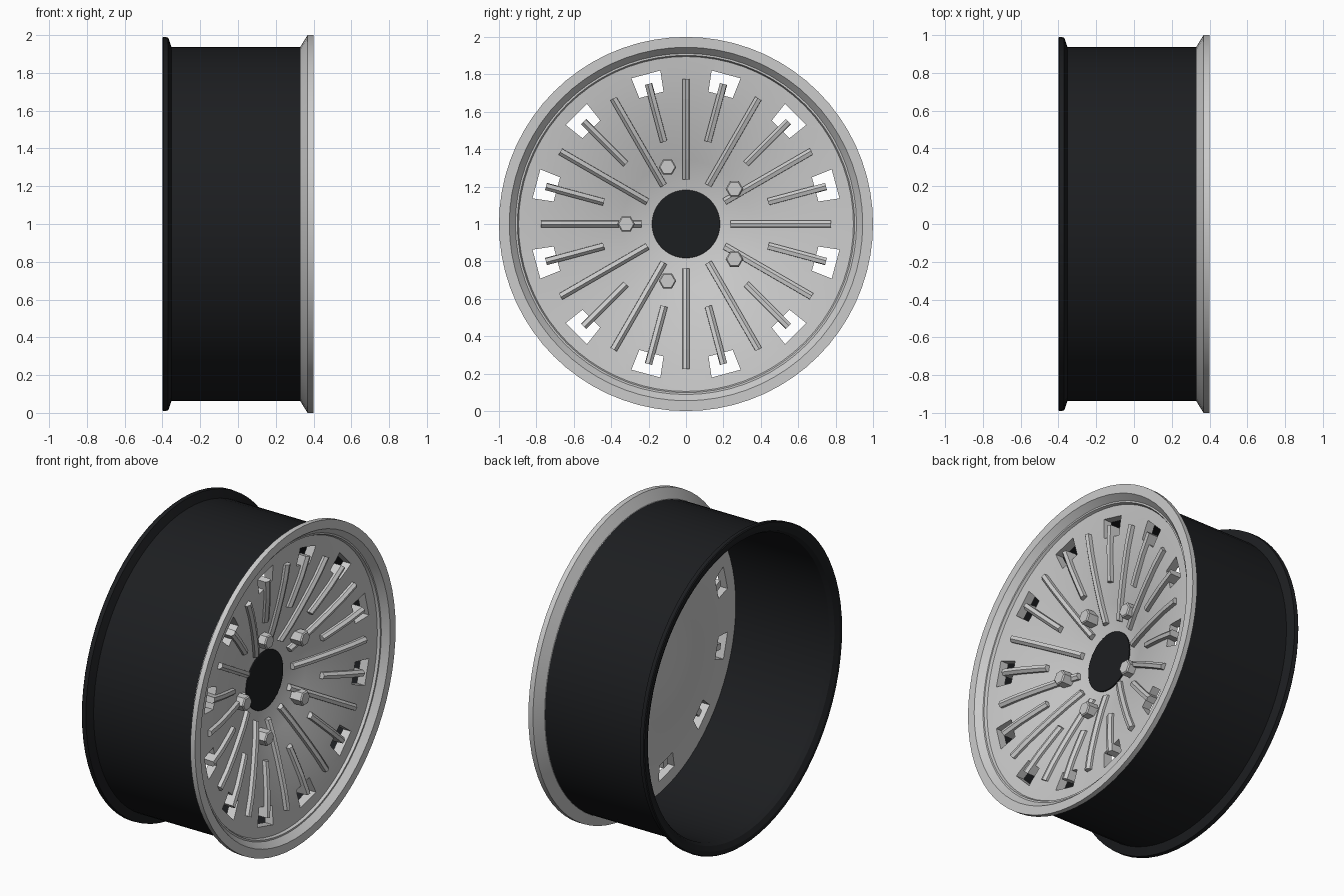
import bpy, bmesh
from math import sin, cos, pi, radians
from mathutils import Vector

if "Cube" in bpy.data.objects:
    bpy.data.objects.remove(bpy.data.objects["Cube"])

SEG = 72
CENTRE = (0, 0, 1)

black = bpy.data.materials.new("black")
black.diffuse_color = (0.012, 0.013, 0.015, 1)
black.use_nodes = True
black.node_tree.nodes["Principled BSDF"].inputs["Base Color"].default_value = black.diffuse_color

# dished front face as (radius, x)
DISH = [(0.0, 0.18), (0.18, 0.18), (0.34, 0.233), (0.5, 0.277), (0.65, 0.312),
        (0.8, 0.336), (0.895, 0.346)]


def dish_x(r):
    for (r0, x0), (r1, x1) in zip(DISH, DISH[1:]):
        if r <= r1:
            return x0 + (x1 - x0) * (r - r0) / (r1 - r0)
    return DISH[-1][1]


def polar(x, r, a, t=0.0):
    # point at radius r and angle a, shifted t sideways
    return Vector((x, r * cos(a) - t * sin(a), r * sin(a) + t * cos(a)))


def finish(bm, name, mat=None, smooth=False):
    bmesh.ops.remove_doubles(bm, verts=bm.verts, dist=1e-5)
    bmesh.ops.recalc_face_normals(bm, faces=bm.faces)
    me = bpy.data.meshes.new(name)
    bm.to_mesh(me)
    bm.free()
    ob = bpy.data.objects.new(name, me)
    ob.location = CENTRE
    bpy.context.collection.objects.link(ob)
    if mat:
        me.materials.append(mat)
    if smooth:
        shade(ob)
    return ob


def select(ob):
    bpy.ops.object.select_all(action='DESELECT')
    ob.select_set(True)
    bpy.context.view_layer.objects.active = ob


def shade(ob):
    select(ob)
    bpy.ops.object.shade_smooth_by_angle(angle=radians(25))


def skin(bm, sections, caps=True):
    # joins equal closed cross-sections into a tube
    rings = [[bm.verts.new(p) for p in s] for s in sections]
    for a, b in zip(rings, rings[1:]):
        for i in range(len(a)):
            j = (i + 1) % len(a)
            bm.faces.new((a[i], a[j], b[j], b[i]))
    if caps:
        bm.faces.new(rings[0])
        bm.faces.new(rings[-1])


def lathe(name, profile, closed, mat=None):
    # spins (x, radius) points about the axle
    bm = bmesh.new()
    vs = [bm.verts.new((x, r, 0)) for x, r in profile]
    for i in range(len(vs) - (0 if closed else 1)):
        bm.edges.new((vs[i], vs[(i + 1) % len(vs)]))
    bmesh.ops.spin(bm, geom=bm.verts[:] + bm.edges[:], axis=(1, 0, 0), cent=(0, 0, 0),
                   angle=2 * pi, steps=SEG, use_duplicate=False)
    bmesh.ops.dissolve_degenerate(bm, dist=1e-6, edges=bm.edges[:])
    return finish(bm, name, mat)


# barrel with rear flange
barrel = lathe("barrel", [(-0.40, 0.985), (-0.395, 0.99), (-0.37, 0.988), (-0.352, 0.937),
                          (0.335, 0.937), (0.335, 0.915), (-0.36, 0.915), (-0.385, 0.93),
                          (-0.40, 0.96)], True, black)
shade(barrel)

# front lip and dished disc
lip = [(0.33, 0.938), (0.368, 1.0), (0.40, 1.0), (0.40, 0.945), (0.362, 0.912), (0.362, 0.902)]
front = [(x, r) for r, x in reversed(DISH)]
back = [(x - 0.055, r) for r, x in DISH] + [(0.295, 0.925)]
disc = lathe("rim_face", lip + front + back, True)

# window cutters near the disc edge
bm = bmesh.new()
for k in range(12):
    a = radians(15 + 30 * k)
    skin(bm, [[polar(x, 0.715, a, -0.067), polar(x, 0.715, a, 0.067),
               polar(x, 0.828, a, 0.08), polar(x, 0.828, a, -0.08)] for x in (0.2, 0.42)])
cutter = finish(bm, "window_cutter")
cutter.hide_render = True
mod = disc.modifiers.new("windows", 'BOOLEAN')
mod.operation = 'DIFFERENCE'
mod.solver = 'EXACT'
mod.object = cutter
select(disc)
bpy.ops.object.modifier_apply(modifier=mod.name)
bpy.data.objects.remove(cutter)
shade(disc)


# radial ribs, long and short alternating
def ribs(name, r0, r1, offset):
    bm = bmesh.new()
    for k in range(12):
        a = radians(30 * k + offset)
        sections = []
        for i in range(6):
            r = r0 + (r1 - r0) * i / 5
            x = dish_x(r)
            sections.append([polar(x - 0.05, r, a, -0.02), polar(x + 0.024, r, a, -0.017),
                             polar(x + 0.03, r, a, 0.004), polar(x + 0.015, r, a, 0.02),
                             polar(x - 0.05, r, a, 0.02)])
        skin(bm, sections)
    finish(bm, name)


ribs("long_ribs", 0.238, 0.775, 0)
ribs("short_ribs", 0.455, 0.775, 15)

# hexagonal lug nuts
bm = bmesh.new()
for k in range(5):
    c = polar(0, 0.32, radians(36 + 72 * k))
    skin(bm, [[c + Vector((x, s * cos(i * pi / 3), s * sin(i * pi / 3))) for i in range(6)]
              for x, s in ((0.19, 0.047), (0.285, 0.047), (0.292, 0.04))])
finish(bm, "lug_nuts")

# centre cap
cap = lathe("centre_cap", [(0.165, 0.0), (0.165, 0.182), (0.188, 0.182), (0.19, 0.178),
                           (0.19, 0.0)], False, black)
shade(cap)
